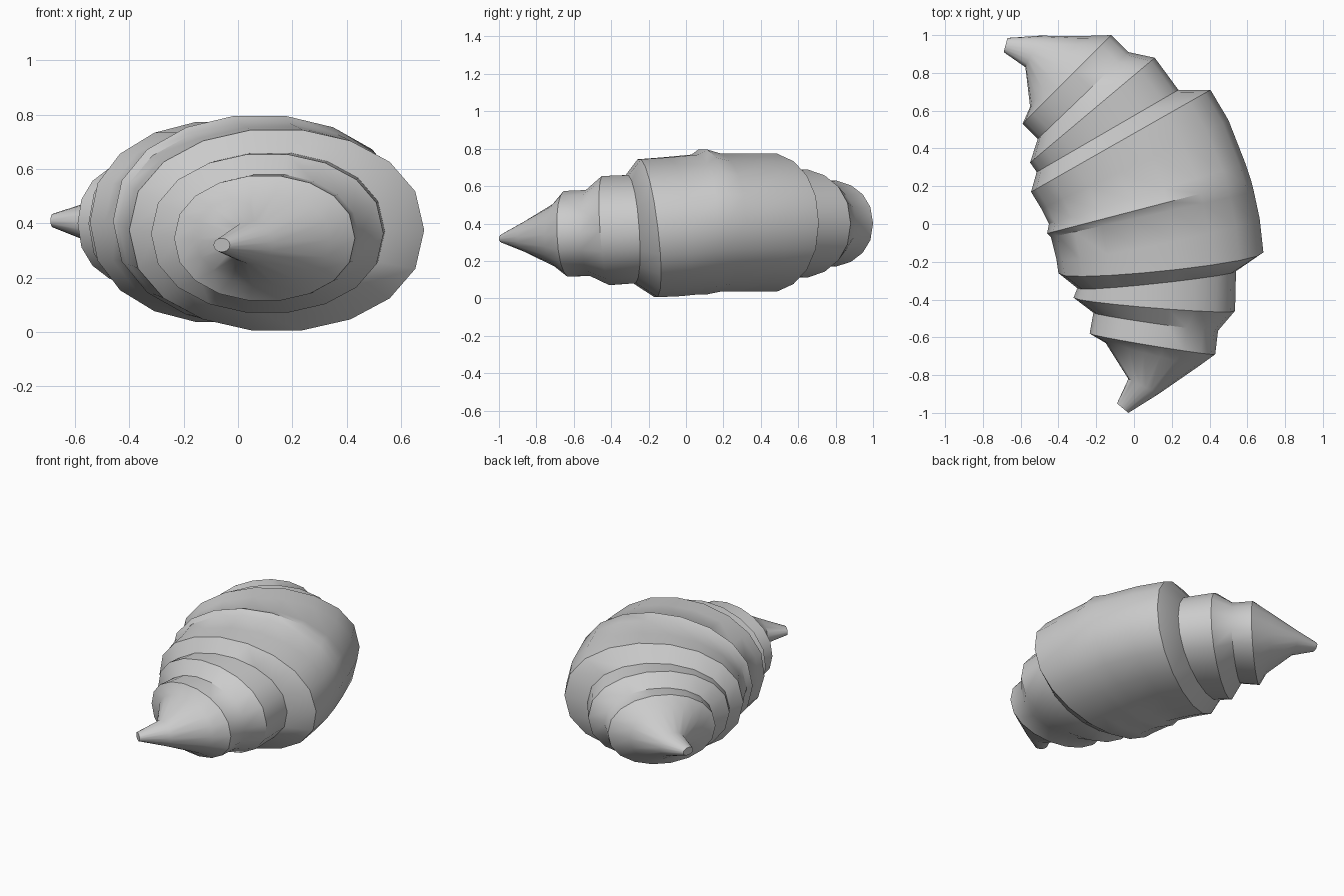
import bpy, bmesh, math
from mathutils import Vector

cube = bpy.data.objects.get("Cube")
if cube:
    bpy.data.objects.remove(cube, do_unlink=True)

SIDES = 18

crust = bpy.data.materials.new("crust grey")
crust.use_nodes = True
crust.diffuse_color = (0.6, 0.6, 0.6, 1)
crust.node_tree.nodes["Principled BSDF"].inputs["Base Color"].default_value = (0.6, 0.6, 0.6, 1)


def add_ring(bm, inner, outer, low, high, lean=0.0):
    """Upright oval between an inner-curve and an outer-curve point."""
    a, b = Vector(inner), Vector(outer)
    mid, half = (a + b) / 2, (b - a) / 2
    height = (high - low) / 2
    verts = []
    for i in range(SIDES):
        t = math.tau * i / SIDES
        s = math.copysign(abs(math.sin(t)) ** 0.9, math.sin(t))
        p = mid + half * math.cos(t)
        verts.append(bm.verts.new((p.x, p.y - lean * s, (low + high) / 2 + height * s * 1.01)))
    return verts


def loft(name, rings):
    bm = bmesh.new()
    loops = [add_ring(bm, *r) for r in rings]
    for lo, hi in zip(loops, loops[1:]):
        for i in range(SIDES):
            j = (i + 1) % SIDES
            bm.faces.new((lo[i], lo[j], hi[j], hi[i]))
    bm.faces.new(loops[0])
    bm.faces.new(loops[-1])
    bmesh.ops.recalc_face_normals(bm, faces=bm.faces)
    mesh = bpy.data.meshes.new(name)
    bm.to_mesh(mesh)
    bm.free()
    mesh.materials.append(crust)
    obj = bpy.data.objects.new(name, mesh)
    bpy.context.collection.objects.link(obj)
    bpy.ops.object.select_all(action='DESELECT')
    obj.select_set(True)
    bpy.context.view_layer.objects.active = obj
    bpy.ops.object.shade_smooth_by_angle(angle=math.radians(35))


# Shared seams between the rolled layers
front_seam = ((-.30, -.34), (.54, -.25), .08, .66, .02)
back_seam = ((-.515, .275), (.235, .71), .12, .68)

# Front horn: pointed tip and two stepped layers
loft("front_horn", [
    ((-.09, -.95), (-.03, -1.0), .295, .345),
    ((-.03, -.82), (.13, -.90), .25, .41),
    ((-.15, -.63), (.34, -.755), .17, .51),
    ((-.235, -.58), (.43, -.69), .115, .575, .01),
    ((-.215, -.47), (.445, -.565), .12, .58, .01),
    ((-.32, -.39), (.535, -.46), .07, .655, .02),
    front_seam,
])

# Wide middle layer with a raised fold across it
loft("middle_roll", [
    front_seam,
    ((-.40, -.26), (.685, -.15), .005, .745, .045),
    ((-.41, -.19), (.665, .03), .01, .755, .03),
    ((-.44, -.07), (.635, .17), .02, .77),
    ((-.46, -.05), (.62, .23), .02, .797),
    ((-.45, 0), (.59, .32), .035, .775),
    ((-.49, .08), (.50, .55), .035, .775),
    ((-.545, .17), (.405, .71), .035, .775),
    back_seam,
])

# Back horn: two stepped layers and the curled tip
loft("back_horn", [
    back_seam,
    ((-.55, .325), (.11, .88), .11, .69),
    ((-.51, .45), (-.03, .91), .19, .62),
    ((-.59, .53), (-.12, 1.0), .17, .63),
    ((-.55, .62), (-.28, .995), .23, .58),
    ((-.575, .83), (-.50, .997), .33, .48),
    ((-.69, .91), (-.67, .985), .385, .435),
])
